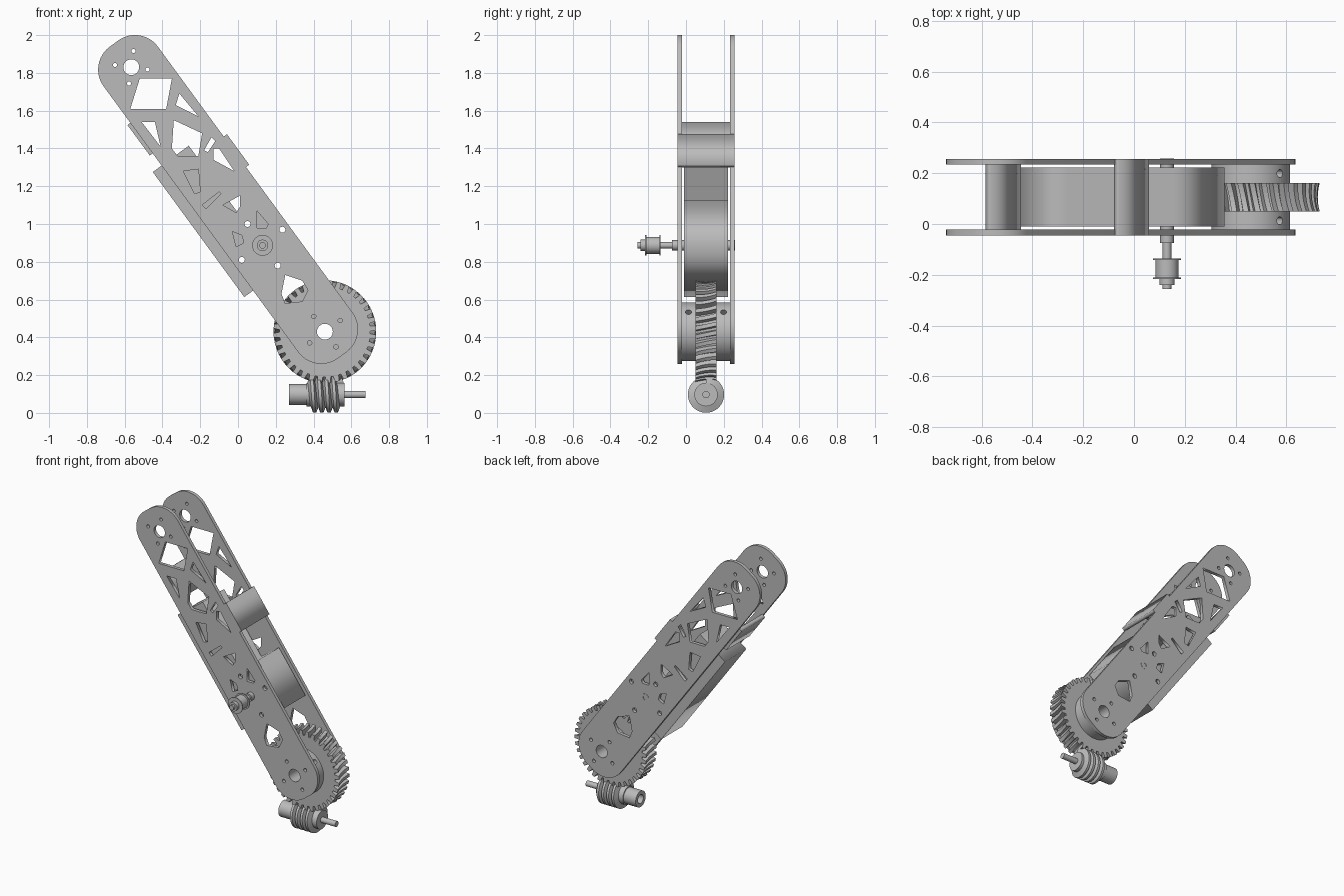
import bpy, bmesh, math
from mathutils import Vector

cube = bpy.data.objects.get("Cube")
if cube:
    bpy.data.objects.remove(cube, do_unlink=True)

grey = bpy.data.materials.new("machined_grey")
grey.use_nodes = True
grey.diffuse_color = (.5, .5, .5, 1)
grey.node_tree.nodes["Principled BSDF"].inputs["Base Color"].default_value = (.5, .5, .5, 1)

# Arm frame: "along" runs from the low pivot to the high pivot, "across" is square to it
LOW, HIGH = Vector((.46, .43)), Vector((-.565, 1.83))
ALONG = (HIGH - LOW).normalized()
ACROSS = Vector((ALONG.y, -ALONG.x))
LENGTH = (HIGH - LOW).length
MID_Y = .106


def arm(s, t):
    return LOW + ALONG * s + ACROSS * t


def circle(centre, radius, count=24, start=0, sweep=math.tau):
    centre = Vector(centre)
    steps = [start + sweep * i / count for i in range(count)]
    return [centre + radius * Vector((math.cos(a), math.sin(a))) for a in steps]


def finish(name, bm, smooth=False):
    bmesh.ops.remove_doubles(bm, verts=bm.verts, dist=1e-5)
    bmesh.ops.recalc_face_normals(bm, faces=bm.faces)
    mesh = bpy.data.meshes.new(name)
    bm.to_mesh(mesh)
    bm.free()
    mesh.materials.append(grey)
    obj = bpy.data.objects.new(name, mesh)
    bpy.context.collection.objects.link(obj)
    if smooth:
        for other in bpy.context.selected_objects:
            other.select_set(False)
        obj.select_set(True)
        bpy.context.view_layer.objects.active = obj
        bpy.ops.object.shade_smooth_by_angle(angle=math.radians(35))
    return obj


def extruded(name, loops, y_front, y_back):
    """Fill an outline with holes in the x-z plane and extrude it along y."""
    curve = bpy.data.curves.new(name, "CURVE")
    curve.dimensions = "2D"
    curve.fill_mode = "BOTH"
    curve.extrude = (y_back - y_front) / 2
    for loop in loops:
        spline = curve.splines.new("POLY")
        spline.points.add(len(loop) - 1)
        for point, (x, z) in zip(spline.points, loop):
            point.co = (x, z, 0, 1)
        spline.use_cyclic_u = True
    temp = bpy.data.objects.new(name + "_outline", curve)
    bpy.context.collection.objects.link(temp)
    graph = bpy.context.evaluated_depsgraph_get()
    mesh = bpy.data.meshes.new_from_object(temp.evaluated_get(graph))
    bm = bmesh.new()
    bm.from_mesh(mesh)
    for v in bm.verts:
        x, z, depth = v.co
        v.co = (x, (y_front + y_back) / 2 - depth, z)
    bpy.data.objects.remove(temp, do_unlink=True)
    bpy.data.meshes.remove(mesh)
    return finish(name, bm)


def bridge(bm, first, second):
    n = len(first)
    for i in range(n):
        bm.faces.new((first[i], first[(i + 1) % n], second[(i + 1) % n], second[i]))


def turned(name, profile, axis, u, v, ring=False, count=40):
    """Revolve (position, radius) points about an x or y axis; a ring is closed on itself."""
    bm = bmesh.new()
    rows = []
    for h, r in profile:
        pts = circle((u, v), r, count)
        rows.append([bm.verts.new((h, a, b) if axis == "x" else (a, h, b)) for a, b in pts])
    for first, second in zip(rows, rows[1:]):
        bridge(bm, first, second)
    if ring:
        bridge(bm, rows[-1], rows[0])
    else:
        bm.faces.new(rows[0])
        bm.faces.new(rows[-1])
    return finish(name, bm, True)


# Side plates: rounded bar outline with lightening cut-outs and bolt holes
HALF, END, CORNER = .178, .155, .15
tilt = math.atan2(ALONG.y, ALONG.x)
outline = []
for i, (s, t) in enumerate([(LENGTH + END - CORNER, CORNER - HALF), (CORNER - END, CORNER - HALF),
                            (CORNER - END, HALF - CORNER), (LENGTH + END - CORNER, HALF - CORNER)]):
    outline += circle(arm(s, t), CORNER, 12, tilt + i * math.pi / 2, math.pi / 2)
    outline.append(arm(s, t) + CORNER * Vector((math.cos(tilt + (i + 1) * math.pi / 2),
                                               math.sin(tilt + (i + 1) * math.pi / 2))))

cutouts = [
    [(-.52, 1.77), (-.35, 1.77), (-.38, 1.61), (-.57, 1.61)],
    [(-.31, 1.69), (-.21, 1.57), (-.33, 1.63)],
    [(-.51, 1.54), (-.44, 1.54), (-.41, 1.41)],
    [(-.34, 1.55), (-.19, 1.48), (-.21, 1.36), (-.32, 1.36), (-.35, 1.4)],
    [(-.18, 1.39), (-.14, 1.46), (-.12, 1.44), (-.16, 1.38)],
    [(-.13, 1.4), (-.1, 1.4), (-.02, 1.28), (-.13, 1.34)],
    [(-.29, 1.28), (-.21, 1.29), (-.2, 1.17), (-.23, 1.16)],
    [(-.19, 1.1), (-.1, 1.17), (-.09, 1.16), (-.17, 1.08)],
    [(.01, 1.15), (.01, 1.09), (-.01, 1.06), (-.08, 1.1)],
    [(.1, 1.07), (.16, 1), (.15, .98), (.1, .98)],
    [(-.03, .96), (.02, .94), (.03, .9), (-.01, .88)],
    [(.25, .73), (.34, .7), (.37, .65), (.34, .59), (.25, .58), (.23, .63)],
]
motor_bolts = [circle(c, .016, 12) for c in [(.05, 1), (.235, .97), (.02, .81), (.21, .78)]]
pivot_holes = [circle(LOW, .042), circle(HIGH, .042)]
bolts = [circle(c, .012, 10) for c in circle(LOW, .1, 4, tilt)]
bolts += [circle(c, .011, 10) for c in circle(HIGH, .087, 4, math.radians(82))]
plate_loops = [outline] + cutouts + motor_bolts + pivot_holes + bolts
PLATE_FRONT, PLATE_BACK, INNER_FRONT, INNER_BACK = -.045, .257, -.022, .234
extruded("front_side_plate", plate_loops, PLATE_FRONT, INNER_FRONT)
extruded("back_side_plate", plate_loops, INNER_BACK, PLATE_BACK)

# Stepped motor housing between the plates
housing = [(.4, -.236), (1.22, -.236), (1.22, 0), (.74, 0), (.74, .165), (.4, .165)]
extruded("motor_housing", [[arm(*p) for p in housing]] + motor_bolts, -.01, .222)


# Cross braces on both edges of the arm
def brace(name, s0, s1, t0, t1, front, back):
    corners = [(s0, t0), (s1, t0), (s1, t1), (s0, t1)]
    extruded(name, [[arm(*p) for p in corners]], front, back)


brace("upper_edge_brace", .95, 1.15, .174, .199, PLATE_FRONT, PLATE_BACK)
brace("lower_edge_brace", 1.3, 1.5, -.197, -.17, INNER_FRONT, INNER_BACK)

# Pivot drum with a bore, and radial set screw holes cut into it
drum = turned("pivot_drum", [(INNER_FRONT, .042), (INNER_FRONT, .155), (INNER_BACK, .155),
                             (INNER_BACK, .042)], "y", *LOW, ring=True, count=64)
for side in (-1, 1):
    radial = Vector((.74, 0, .67))
    bpy.ops.mesh.primitive_cylinder_add(vertices=16, radius=.016, depth=.08)
    cutter = bpy.context.object
    cutter.name = "set_screw_cutter"
    cutter.location = Vector((LOW.x, MID_Y + side * .093, LOW.y)) + radial * .155
    cutter.rotation_euler = radial.to_track_quat("Z", "Y").to_euler()
    cutter.hide_render = True
    cutter.hide_set(True)
    cut = drum.modifiers.new("set_screw", "BOOLEAN")
    cut.object = cutter
    cut.operation = "DIFFERENCE"

# Worm wheel with slightly twisted, throated teeth
TEETH, LAYERS, WIDTH = 36, 6, .112
bm = bmesh.new()
rows = []
for j in range(LAYERS + 1):
    f = 2 * j / LAYERS - 1
    tip = .264 + .008 * f * f
    row = []
    for i in range(TEETH):
        for step, r in ((0, tip - .032), (.3, tip - .032), (.42, tip), (.88, tip)):
            a = math.tau * (i + step + .25 * f) / TEETH
            row.append(bm.verts.new((LOW.x + r * math.cos(a), MID_Y + f * WIDTH / 2,
                                     LOW.y + r * math.sin(a))))
    rows.append(row)
for first, second in zip(rows, rows[1:]):
    bridge(bm, first, second)
for row in (rows[0], rows[-1]):
    y = row[0].co.y
    hub = [bm.verts.new((x, y, z)) for x, z in circle(LOW, .12, len(row))]
    bridge(bm, row, hub)
finish("worm_wheel", bm)

# Worm: core with a bored collar and shaft, plus a swept helical thread
WORM_Z, TURNS, PITCH, SEGS = .097, 4, .05, 40
turned("worm_core", [(.33, .03), (.27, .03), (.27, .055), (.362, .055), (.362, .062), (.565, .062),
                     (.565, .019), (.675, .019)], "x", MID_Y, WORM_Z)
bm = bmesh.new()
previous = None
for i in range(TURNS * SEGS + 1):
    a = -math.tau * i / SEGS
    x = .387 + (TURNS * PITCH - .048) * i / (TURNS * SEGS)
    section = [bm.verts.new((x + dx, MID_Y + r * math.sin(a), WORM_Z + r * math.cos(a)))
               for dx, r in ((-.022, .058), (-.008, .096), (.008, .096), (.022, .058))]
    if previous:
        bridge(bm, previous, section)
    else:
        bm.faces.new(section)
    previous = section
bm.faces.new(previous)
finish("worm_thread", bm, True)

# Drive shaft with collar and flanged pulley
SHAFT = (.13, .887)
turned("drive_shaft", [(-.256, .017), (-.075, .017), (-.075, .027), (.259, .027), (.259, .014),
                       (.245, .014)], "y", *SHAFT)
turned("pulley", [(-.24, .03), (-.216, .03), (-.216, .055), (-.21, .055), (-.21, .045), (-.141, .045),
                  (-.141, .055), (-.135, .055)], "y", *SHAFT)
